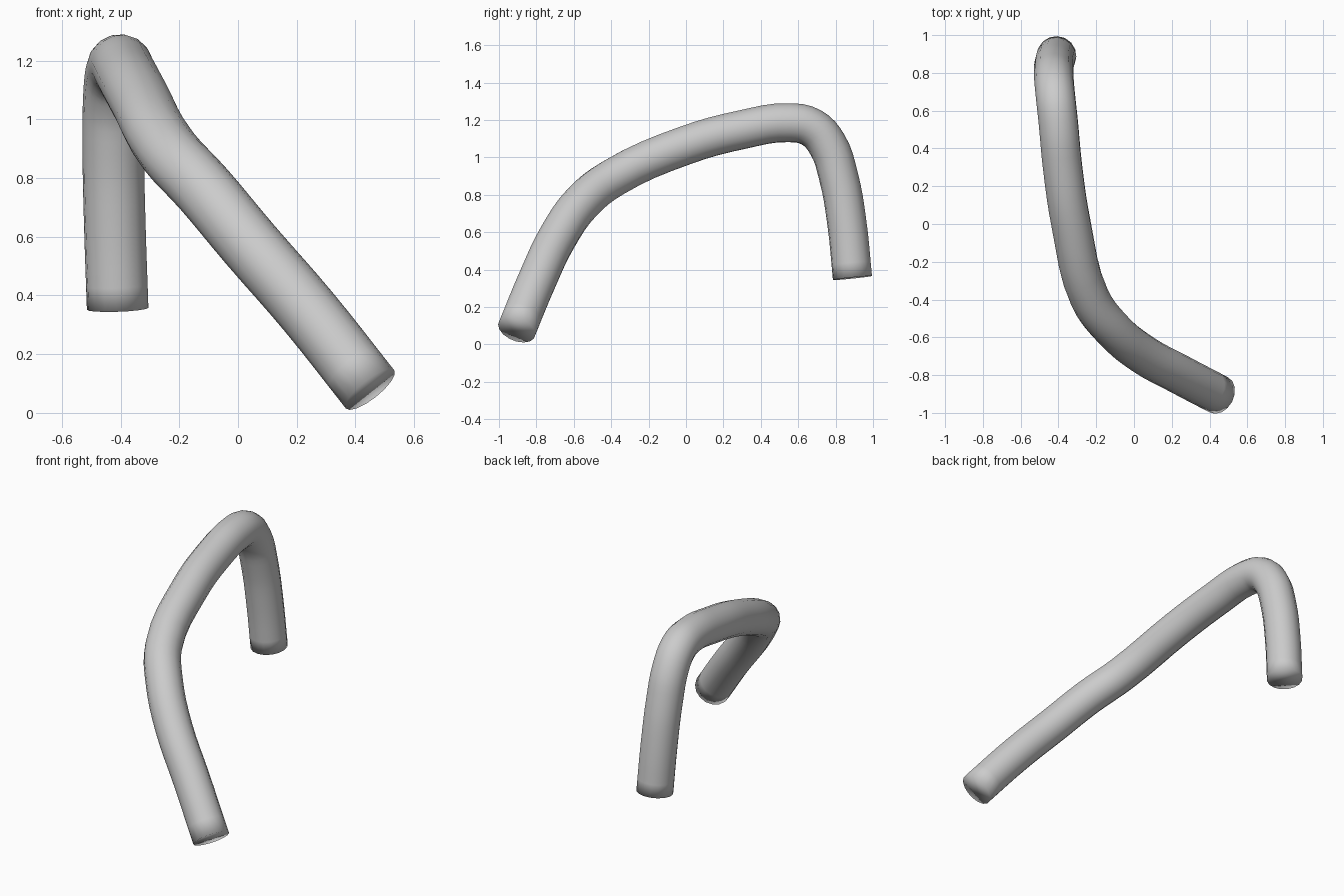
import bpy
import bmesh

if "Cube" in bpy.data.objects:
    bpy.data.objects.remove(bpy.data.objects["Cube"])

RADIUS = 0.105

# Centre line of the bent tube, from the low front end to the rear end
PATH = [
    (0.45, -0.905, 0.08), (0.24, -0.795, 0.345), (0.04, -0.685, 0.575),
    (-0.115, -0.555, 0.76), (-0.235, -0.39, 0.89), (-0.333, 0.0, 1.065),
    (-0.378, 0.3, 1.148), (-0.402, 0.55, 1.185), (-0.415, 0.67, 1.16),
    (-0.423, 0.755, 1.07), (-0.425, 0.815, 0.90), (-0.42, 0.86, 0.65),
    (-0.41, 0.89, 0.355),
]

# Round profile swept along a smooth path
curve = bpy.data.curves.new("tube_path", "CURVE")
curve.dimensions = "3D"
curve.resolution_u = 4
curve.bevel_depth = RADIUS
curve.bevel_resolution = 6
curve.use_fill_caps = True
spline = curve.splines.new("BEZIER")
spline.bezier_points.add(len(PATH) - 1)
for point, co in zip(spline.bezier_points, PATH):
    point.co = co
    point.handle_left_type = point.handle_right_type = "AUTO"
path = bpy.data.objects.new("tube_path", curve)
bpy.context.collection.objects.link(path)
bpy.context.view_layer.update()

# Turn the sweep into one closed mesh with welded, softly shaded end caps
mesh = bpy.data.meshes.new_from_object(
    path.evaluated_get(bpy.context.evaluated_depsgraph_get()))
bm = bmesh.new()
bm.from_mesh(mesh)
bmesh.ops.remove_doubles(bm, verts=bm.verts, dist=0.0005)
bmesh.ops.recalc_face_normals(bm, faces=bm.faces)
for face in bm.faces:
    face.smooth = True
for edge in bm.edges:
    edge.smooth = True
bm.to_mesh(mesh)
bm.free()
tube = bpy.data.objects.new("bent_tube", mesh)
bpy.context.collection.objects.link(tube)
bpy.data.objects.remove(path)
